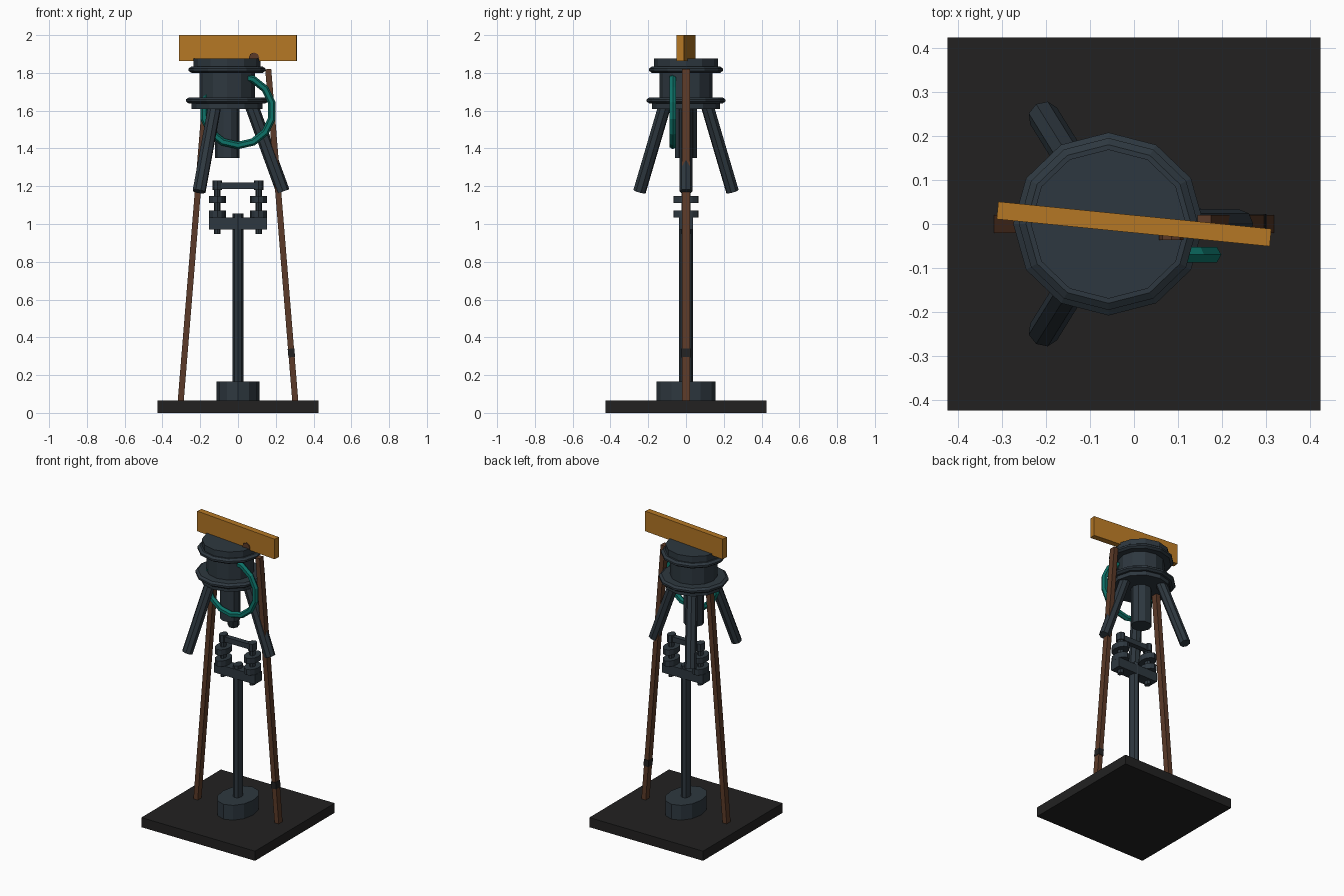
import bpy, bmesh, math
from mathutils import Vector, Matrix

if "Cube" in bpy.data.objects:
    bpy.data.objects.remove(bpy.data.objects["Cube"])


def mat(name, rgb):
    m = bpy.data.materials.new(name)
    m.diffuse_color = (*rgb, 1)
    m.use_nodes = True
    m.node_tree.nodes["Principled BSDF"].inputs["Base Color"].default_value = m.diffuse_color
    return m


STEEL = mat("blue_grey_steel", (0.027, 0.039, 0.050))
BLACK = mat("near_black", (0.016, 0.0155, 0.0155))
BROWN = mat("brown", (0.105, 0.042, 0.021))
ORANGE = mat("orange", (0.46, 0.185, 0.018))
TEAL = mat("teal", (0.004, 0.17, 0.14))


def finish(name, bm, m):
    bmesh.ops.recalc_face_normals(bm, faces=bm.faces)
    me = bpy.data.meshes.new(name)
    bm.to_mesh(me)
    bm.free()
    me.materials.append(m)
    ob = bpy.data.objects.new(name, me)
    bpy.context.collection.objects.link(ob)
    return ob


def box(name, size, loc, m, rot_z=0):
    bm = bmesh.new()
    bmesh.ops.create_cube(bm, size=1, matrix=Matrix.Translation(loc)
                          @ Matrix.Rotation(rot_z, 4, 'Z') @ Matrix.Diagonal((*size, 1)))
    return finish(name, bm, m)


def lathe(name, profile, x, m, n=12, sy=1.0):
    """Closed turned solid around a vertical axis; profile is (radius, z) from bottom to top."""
    bm = bmesh.new()
    rings = [[bm.verts.new((x + r * math.cos(math.tau * i / n),
                            r * sy * math.sin(math.tau * i / n), z)) for i in range(n)]
             for r, z in profile]
    for a, b in zip(rings, rings[1:]):
        for i in range(n):
            j = (i + 1) % n
            bm.faces.new((a[i], a[j], b[j], b[i]))
    bm.faces.new(rings[0])
    bm.faces.new(rings[-1])
    return finish(name, bm, m)


def rod(name, a, b, m, n=8, rx=0.035, ry=0.035, turn=0.0):
    """Straight prism between two points."""
    a, b = Vector(a), Vector(b)
    d = (b - a).normalized()
    v = Vector((0, 1, 0)) if abs(d.y) < 0.2 else Vector((0, 0, 1))
    u = v.cross(d).normalized()
    v = d.cross(u)
    bm = bmesh.new()
    ends = [[bm.verts.new(p + u * rx * math.cos(turn + math.tau * i / n)
                          + v * ry * math.sin(turn + math.tau * i / n)) for i in range(n)]
            for p in (a, b)]
    for i in range(n):
        j = (i + 1) % n
        bm.faces.new((ends[0][i], ends[0][j], ends[1][j], ends[1][i]))
    bm.faces.new(ends[0])
    bm.faces.new(ends[1])
    return finish(name, bm, m)


# Floor stand: plate, oval hub and column
box("base_plate", (0.85, 0.85, 0.065), (0, 0, 0.0325), BLACK)
SY = 1.35
lathe("base_hub", [(0.115, 0.06), (0.115, 0.165)], 0, STEEL, 12, SY)
lathe("column", [(0.028, 0.16), (0.028, 1.055)], 0, STEEL, 8, SY)

# Fork on top of the column
box("fork_crossbar", (0.305, 0.074, 0.063), (0, 0, 1.002), STEEL)
box("fork_top_bar", (0.20, 0.035, 0.035), (0, 0, 1.203), STEEL)
for side, s in (("left", -1), ("right", 1)):
    x = s * 0.109
    lathe(side + "_fork_post", [(0.017, 0.947), (0.017, 1.2)], x, STEEL, 8, SY)
    lathe(side + "_fork_cap", [(0.025, 1.18), (0.025, 1.23)], x, STEEL, 8, SY)
    for i, z in enumerate((1.034, 1.110)):
        lathe(f"{side}_fork_disc_{i + 1}", [(0.045, z), (0.045, z + 0.038)], x, STEEL, 12, SY * 1.1)

# Upper drum with two bevelled flanges
CX, DY = -0.058, 0.96
lathe("drum_body", [(0.147, 1.62), (0.147, 1.84)], CX, STEEL, 12, DY)
lathe("drum_cap", [(0.177, 1.82), (0.177, 1.875)], CX, STEEL, 12, DY)
lathe("drum_floor", [(0.187, 1.61), (0.187, 1.655)], CX, STEEL, 12, DY)
for name, r, z in (("lower_flange", 0.217, 1.654), ("upper_flange", 0.204, 1.817)):
    lathe(name, [(r - 0.016, z - 0.017), (r, z - 0.006), (r, z + 0.006), (r - 0.016, z + 0.017)],
          CX, STEEL, 12, DY)
lathe("center_tube", [(0.065, 1.35), (0.065, 1.63)], CX, STEEL, 10, DY)

# Three splayed legs under the drum
for i in range(3):
    a = math.tau * i / 3
    c, s = math.cos(a), math.sin(a)
    rod(f"splayed_leg_{i + 1}", (CX + 0.125 * c, 0.125 * s, 1.64),
        (CX + 0.296 * c, 0.286 * s * 0.86 / 0.866, 1.172), STEEL, 8, 0.036, 0.034)

# Tall leaning side poles
for side, s in (("left", -1), ("right", 1)):
    rod(side + "_pole", (s * 0.303, 0, 0.065), (s * 0.16, 0, 1.82), BROWN, 4,
        0.0225, 0.029, math.pi / 4)
rod("pole_band", (0.2845, 0, 0.295), (0.2805, 0, 0.34), BLACK, 4, 0.025, 0.033, math.pi / 4)

# Hose ring hanging in front of the drum
bm = bmesh.new()
N, K, R, T = 14, 6, 0.184, 0.02
ring = []
for i in range(N):
    a = math.tau * (i + 0.5) / N
    row = []
    for k in range(K):
        t = math.tau * k / K
        q = R + T * math.cos(t)
        row.append(bm.verts.new((q * math.cos(a), -0.07 + T * math.sin(t), 1.6 + q * math.sin(a))))
    ring.append(row)
for i in range(N):
    for k in range(K):
        a, b = ring[i], ring[(i + 1) % N]
        bm.faces.new((a[k], b[k], b[(k + 1) % K], a[(k + 1) % K]))
finish("hose_ring", bm, TEAL)

# Slightly turned top board with a small knob on its front
box("top_board", (0.625, 0.04, 0.136), (0, 0, 1.932), ORANGE, math.radians(-5.7))
rod("board_knob", (0.085, -0.02, 1.88), (0.085, -0.036, 1.88), BROWN, 8, 0.028, 0.028)
